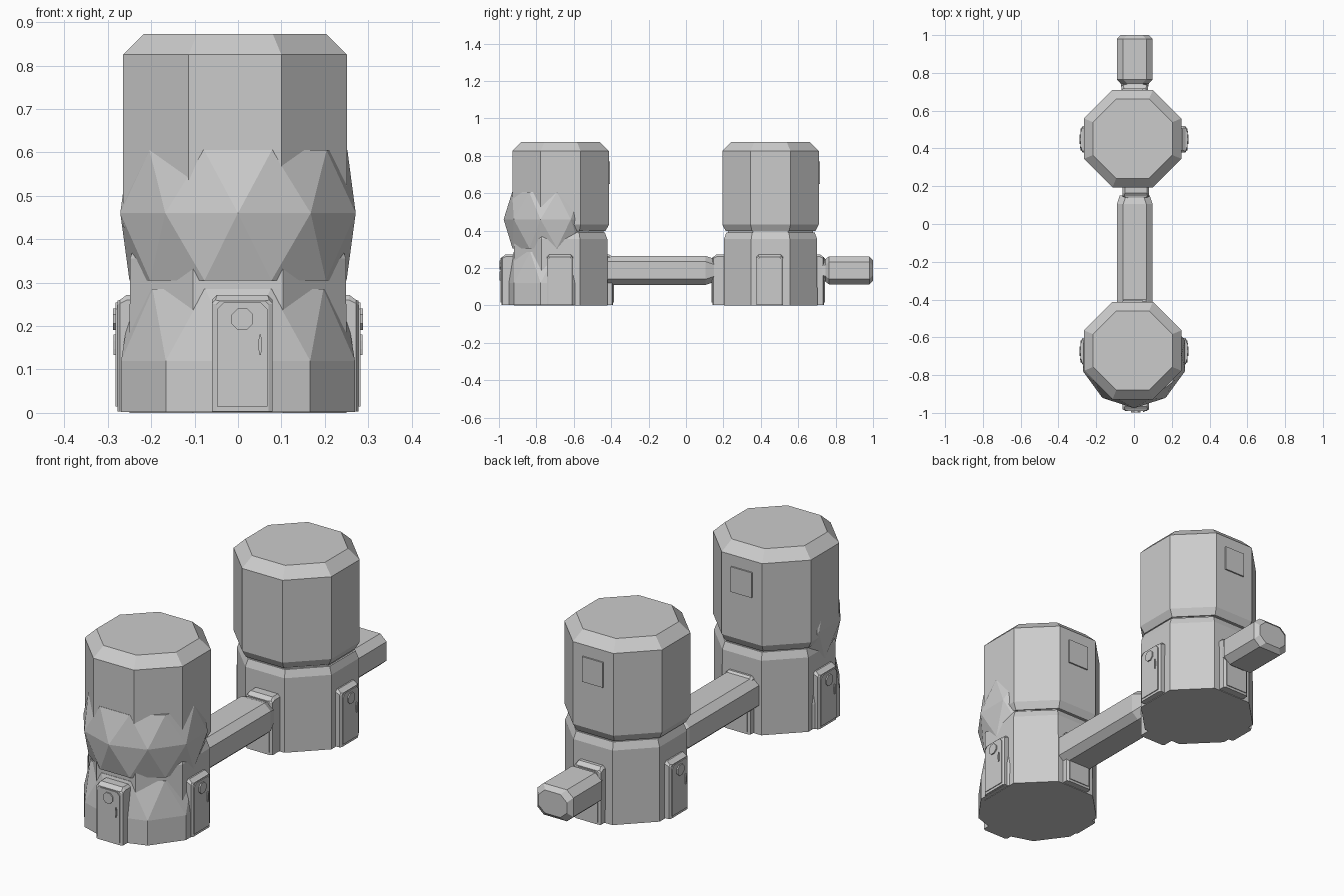
import bpy, bmesh
from math import sin, cos, pi, tan
from mathutils import Matrix, Vector

if "Cube" in bpy.data.objects:
    bpy.data.objects.remove(bpy.data.objects["Cube"])


def loft(name, rings, matrix=Matrix(), antiprism=False):
    """Skin a stack of equal-sized point rings and cap both ends."""
    bm = bmesh.new()
    rows = [[bm.verts.new(matrix @ Vector(p)) for p in r] for r in rings]
    n = len(rows[0])
    for k, (a, b) in enumerate(zip(rows, rows[1:])):
        for i in range(n):
            j = (i + 1) % n
            shift = antiprism[k] if antiprism else 0
            if shift == 0:
                bm.faces.new((a[i], a[j], b[j], b[i]))
            elif shift == 1:      # upper ring is half a step ahead
                bm.faces.new((a[i], a[j], b[i]))
                bm.faces.new((a[j], b[j], b[i]))
            else:                 # upper ring is half a step behind
                bm.faces.new((a[i], a[j], b[j]))
                bm.faces.new((a[i], b[j], b[i]))
    bm.faces.new(rows[0][::-1])
    bm.faces.new(rows[-1])
    bmesh.ops.recalc_face_normals(bm, faces=bm.faces)
    me = bpy.data.meshes.new(name)
    bm.to_mesh(me)
    bm.free()
    ob = bpy.data.objects.new(name, me)
    bpy.context.collection.objects.link(ob)
    return ob


def octagon(a, z, cx, cy):
    r = a / cos(pi / 8)
    return [(cx + r * cos(pi / 8 + i * pi / 4), cy + r * sin(pi / 8 + i * pi / 4), z)
            for i in range(8)]


def chamfered(x0, x1, z0, z1, c, y):
    """Door outline with clipped upper corners, at depth y."""
    return [(x0, y, z0), (x1, y, z0), (x1, y, z1 - c), (x1 - c, y, z1),
            (x0 + c, y, z1), (x0, y, z1 - c)]


def disc(cx, cz, rx, rz, y, n=8):
    return [(cx + rx * cos((i + .5) * 2 * pi / n), y, cz + rz * sin((i + .5) * 2 * pi / n))
            for i in range(n)]


def door(tag, cx, cy, angle, d):
    m = Matrix.Translation((cx, cy, 0)) @ Matrix.Rotation(angle, 4, 'Z')
    # frame with bevelled outer rim
    loft(f"door_frame_{tag}", [chamfered(-.07, .07, 0.003, .272, .012, -.2),
                               chamfered(-.07, .07, 0.003, .272, .012, -d + .028),
                               chamfered(-.07, .07, 0.003, .26, .008, -d + .012),
                               chamfered(-.06, .06, 0.003, .258, .008, -d + .006)], m)
    # door leaf
    loft(f"door_leaf_{tag}", [chamfered(-.058, .058, .015, .254, .015, -.2),
                              chamfered(-.058, .058, .015, .254, .015, -d + .002)], m)
    # round porthole and handle
    loft(f"porthole_{tag}", [disc(0, .216, .027, .027, -d + .01),
                             disc(0, .216, .027, .027, -d - .004)], m)
    loft(f"handle_{tag}", [disc(.041, .157, .004, .026, -d + .01),
                           disc(.041, .157, .004, .026, -d - .003)], m)


def tower(tag, y, door_y):
    cx = -.007
    # lower storey
    loft(f"lower_drum_{tag}", [octagon(a, z, 0, y) for a, z in
                               ((.25, 0), (.249, .355), (.236, .39))])
    loft(f"neck_{tag}", [octagon(.228, z, 0, y) for z in (.37, .43)])
    # upper storey with bevelled roof
    loft(f"upper_drum_{tag}", [octagon(a, z, cx, y) for a, z in
                               ((.24, .398), (.258, .432), (.258, .825), (.21, .873))])
    # wall hatch at the back
    m = Matrix.Translation((cx, y, 0))
    loft(f"hatch_{tag}", [chamfered(-.055, .055, .65, .77, .001, d) for d in (.24, .265)], m)
    # four doors
    door(f"{tag}_front", .01, door_y, 0, .305)
    door(f"{tag}_back", .005, door_y, pi, .305)
    door(f"{tag}_right", 0, y - .004, pi / 2, .284)
    door(f"{tag}_left", 0, y - .004, -pi / 2, .284)


def tube_ring(w, h, cx, cz, y):
    a, b = w - .034, h - .03
    return [(cx + x, y, cz + z) for x, z in
            ((a, h), (-a, h), (-w, b), (-w, -b), (-a, -h), (a, -h), (w, -b), (w, b))]


def drift_ring(r, z, half, cy):
    pts = []
    for i in range(10):
        t = (i + half) * 2 * pi / 10
        y = -cos(t) * r
        pts.append((sin(t) * r, cy + (y * .84 if y > 0 else y), z))
    return pts


tower("rear", .452, .44)
tower("front", -.67, -.688)

# connecting tubes
loft("link_tube", [tube_ring(w, h, .004, .187, y) for y, w, h in
                   ((-.42, .095, .077), (-.37, .095, .077), (.105, .095, .077), (.15, .08, .062))])
loft("end_tube", [tube_ring(w, h, .004, .187, y) for y, w, h in
                  ((.72, .07, .055), (.745, .075, .06), (.765, .095, .075),
                   (.98, .095, .075), (1.0, .075, .055))])

# faceted drifts wrapped round the front tower
loft("upper_drift", [drift_ring(.25, .305, .5, -.69), drift_ring(.285, .46, 0, -.69),
                     drift_ring(.252, .605, .5, -.69)], antiprism=(-1, 1))
loft("lower_drift", [drift_ring(.283, .002, 0, -.69), drift_ring(.283, .12, 0, -.69),
                     drift_ring(.243, .285, .5, -.69)], antiprism=(0, 1))
